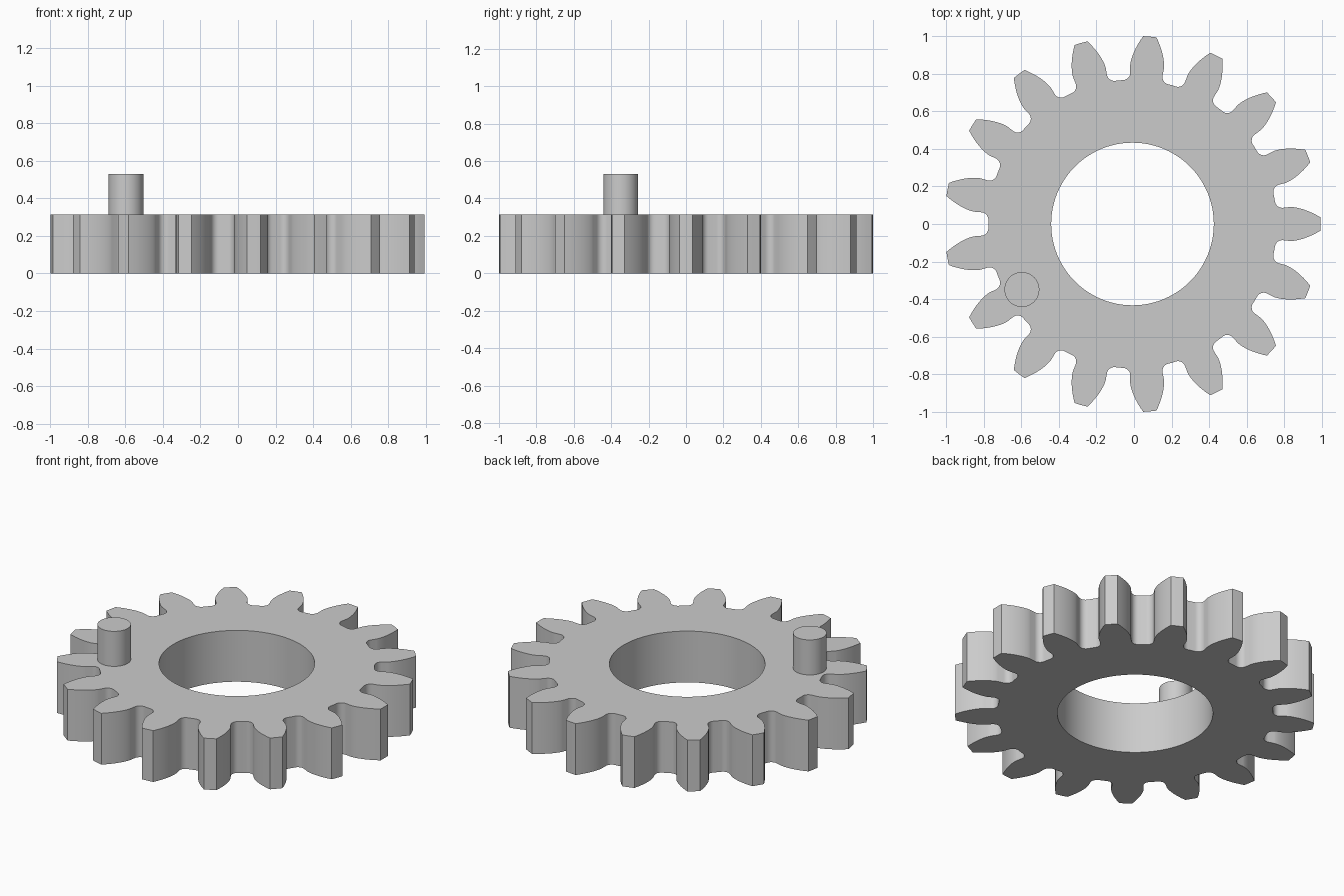
import bpy
import bmesh
import math

cube = bpy.data.objects.get("Cube")
if cube:
    bpy.data.objects.remove(cube, do_unlink=True)

TEETH = 17
CENTRE_X = -0.008
TIP_R, ROOT_R, HOLE_R = 1.002, 0.768, 0.433
HEIGHT = 0.315
MODULE = 2 * TIP_R / (TEETH + 2)
PITCH_R = MODULE * TEETH / 2
PRESSURE = math.radians(20)
BASE_R = PITCH_R * math.cos(PRESSURE)
FILLET = 0.375 * MODULE

grey = bpy.data.materials.new("grey")
grey.use_nodes = True
colour = (0.6, 0.6, 0.6, 1)
grey.diffuse_color = colour
grey.node_tree.nodes["Principled BSDF"].inputs["Base Color"].default_value = colour


def involute(angle):
    return math.tan(angle) - angle


def half_tooth():
    """Polar points (radius, angle) from the valley middle to the tooth tip."""
    base_angle = math.pi / (2 * TEETH) + involute(PRESSURE)
    centre_r = ROOT_R + FILLET
    centre_a = base_angle + math.asin(FILLET / centre_r)
    points = [(ROOT_R, math.pi / TEETH)]
    # rounded corner at the root
    sweep = math.pi / 2 - (centre_a - base_angle)
    for i in range(9):
        t = sweep * i / 8
        x = centre_r - FILLET * math.cos(t)
        y = -FILLET * math.sin(t)
        points.append((math.hypot(x, y), centre_a + math.atan2(y, x)))
    # involute flank
    for i in range(11):
        r = BASE_R + (TIP_R - BASE_R) * (i / 10) ** 1.5
        a = base_angle - involute(math.acos(min(1, BASE_R / r)))
        points.append((r, a))
    return points


def gear_outline():
    half = half_tooth()
    tooth = [(r, -a) for r, a in half] + [(TIP_R, 0)]
    tooth += [(r, a) for r, a in reversed(half[1:])]
    pts = []
    for k in range(TEETH):
        turn = 2 * math.pi * k / TEETH
        pts += [(r * math.cos(a + turn), r * math.sin(a + turn)) for r, a in tooth]
    return pts


def circle(radius, count):
    return [(radius * math.cos(2 * math.pi * i / count),
             radius * math.sin(2 * math.pi * i / count)) for i in range(count)]


def extruded(name, outlines, z0, z1, location):
    """Solid between two heights; any outline inside another becomes a hole."""
    bm = bmesh.new()
    rims = ([], [])
    for outline in outlines:
        low, high = [[bm.verts.new((x, y, z)) for x, y in outline] for z in (z0, z1)]
        n = len(outline)
        for i in range(n):
            j = (i + 1) % n
            bm.faces.new((low[i], low[j], high[j], high[i]))
            rims[0].append(bm.edges.get((low[i], low[j])))
            rims[1].append(bm.edges.get((high[i], high[j])))
    for rim, direction in zip(rims, (-1, 1)):
        bmesh.ops.triangle_fill(bm, edges=rim, use_beauty=True, normal=(0, 0, direction))
    bmesh.ops.recalc_face_normals(bm, faces=bm.faces)
    mesh = bpy.data.meshes.new(name)
    bm.to_mesh(mesh)
    bm.free()
    mesh.materials.append(grey)
    obj = bpy.data.objects.new(name, mesh)
    obj.location = location
    bpy.context.collection.objects.link(obj)
    bpy.ops.object.select_all(action="DESELECT")
    obj.select_set(True)
    bpy.context.view_layer.objects.active = obj
    bpy.ops.object.shade_smooth_by_angle(angle=math.radians(30))
    return obj


# toothed ring with its centre hole
extruded("gear_ring", [gear_outline(), circle(HOLE_R, 96)], 0, HEIGHT, (CENTRE_X, 0, 0))

# off-centre pin standing on the ring
extruded("pin", [circle(0.093, 48)], HEIGHT, 0.53, (-0.597, -0.349, 0))
